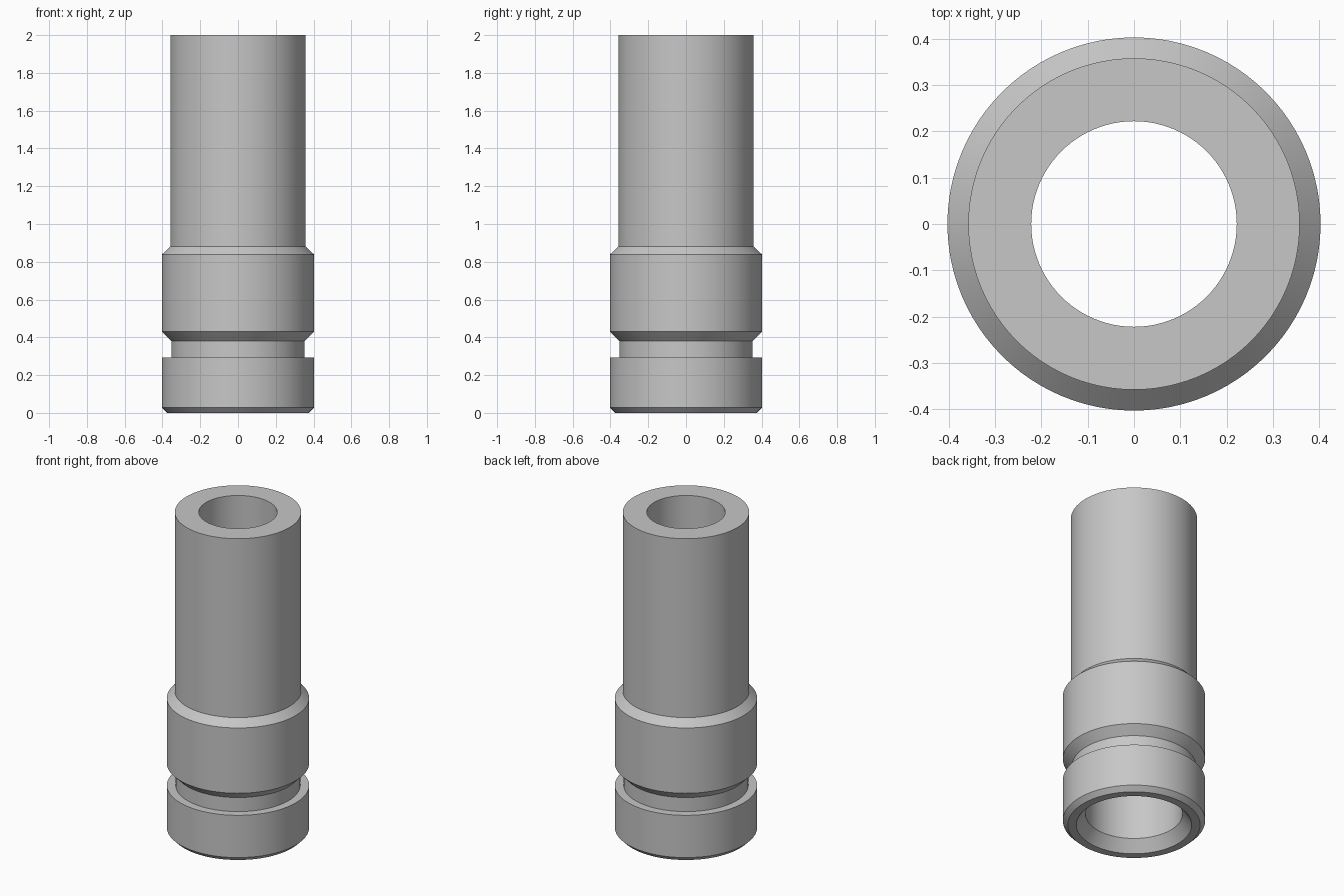
import bpy
import bmesh
import math
from mathutils import Matrix, Vector

cube = bpy.data.objects.get("Cube")
if cube:
    bpy.data.objects.remove(cube, do_unlink=True)

SEGMENTS = 96

# Plain grey material
grey = bpy.data.materials.new("plain_grey")
grey.use_nodes = True
colour = (0.57, 0.57, 0.57, 1.0)
grey.diffuse_color = colour
grey.node_tree.nodes["Principled BSDF"].inputs["Base Color"].default_value = colour


def lathe(name, profile, material):
    """Revolve a closed (radius, height) profile around the z axis."""
    bm = bmesh.new()
    verts = [bm.verts.new((r, 0, z)) for r, z in profile]
    edges = [bm.edges.new((a, b)) for a, b in zip(verts, verts[1:] + verts[:1])]
    bmesh.ops.spin(bm, geom=verts + edges, cent=(0, 0, 0), axis=(0, 0, 1),
                   angle=math.tau, steps=SEGMENTS, use_merge=True)
    bmesh.ops.remove_doubles(bm, verts=bm.verts, dist=0.0001)
    bmesh.ops.recalc_face_normals(bm, faces=bm.faces)
    mesh = bpy.data.meshes.new(name)
    bm.to_mesh(mesh)
    bm.free()
    mesh.materials.append(material)
    obj = bpy.data.objects.new(name, mesh)
    bpy.context.collection.objects.link(obj)
    bpy.ops.object.select_all(action="DESELECT")
    obj.select_set(True)
    bpy.context.view_layer.objects.active = obj
    bpy.ops.object.shade_smooth_by_angle(angle=math.radians(25))
    return obj


# Outside: chamfered foot, groove, chamfered collar, straight tube
outside = [
    (0.375, 0.0), (0.403, 0.028), (0.403, 0.292),
    (0.353, 0.292), (0.353, 0.38), (0.403, 0.43),
    (0.403, 0.838), (0.358, 0.882), (0.358, 2.0),
]
# Inside: narrow bore, wider socket, countersunk mouth
inside = [
    (0.222, 2.0), (0.222, 0.84), (0.275, 0.84),
    (0.275, 0.07), (0.327, 0.0),
]
lathe("tube_body", outside + inside, grey)
